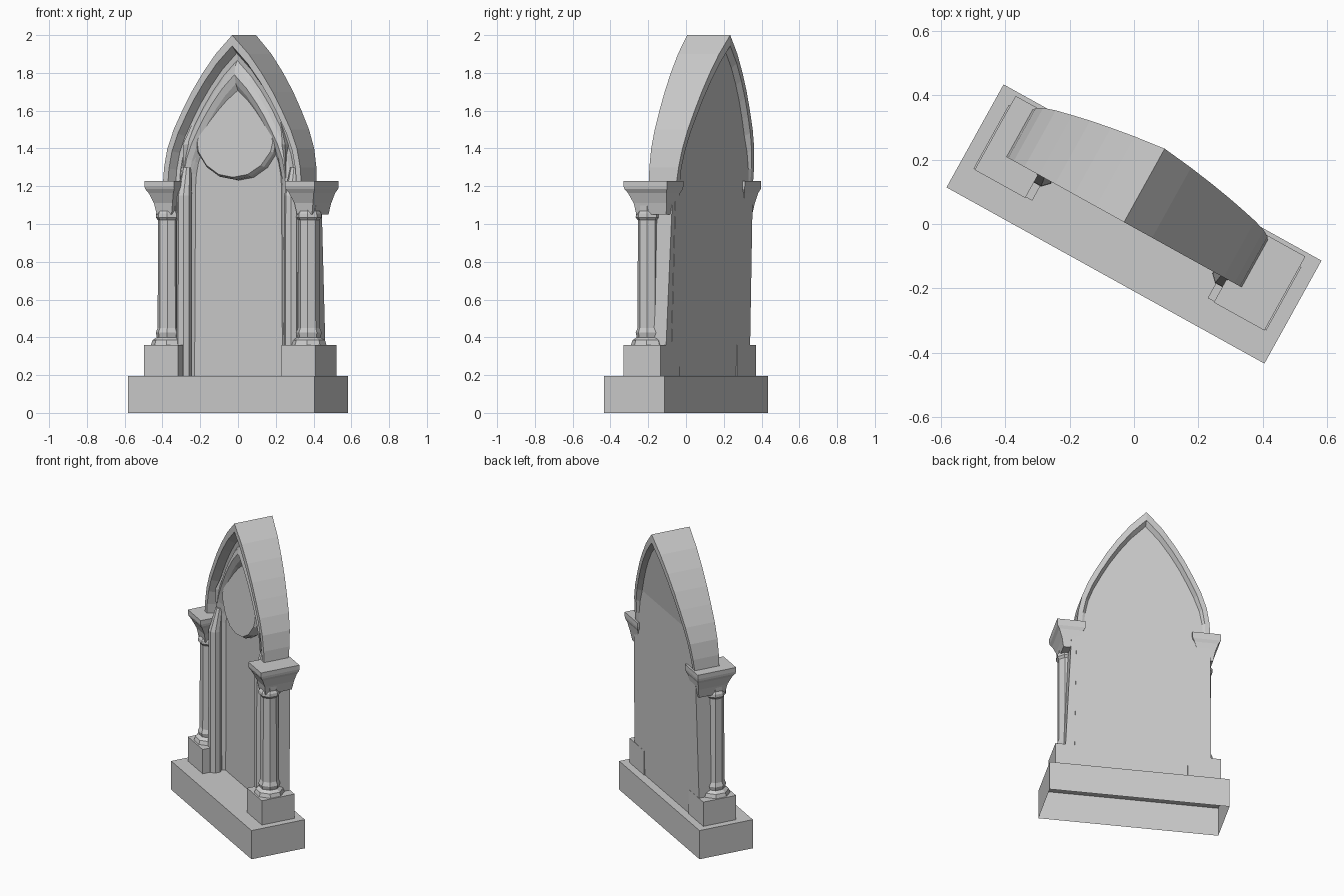
import bpy, bmesh, math
from mathutils import Matrix

cube = bpy.data.objects.get("Cube")
if cube:
    bpy.data.objects.remove(cube, do_unlink=True)

stone = bpy.data.materials.new("pale_stone")
stone.use_nodes = True
stone.diffuse_color = (0.6, 0.6, 0.6, 1)
stone.node_tree.nodes["Principled BSDF"].inputs["Base Color"].default_value = (0.6, 0.6, 0.6, 1)

TURN = Matrix.Rotation(math.radians(-29), 4, "Z")
CENTRE = -0.03      # arch axis
SPRING = 1.2        # height where the arch starts curving


def finish(name, bm):
    """Turn the finished part into the monument's skewed stance."""
    bmesh.ops.recalc_face_normals(bm, faces=bm.faces)
    bm.transform(TURN)
    mesh = bpy.data.meshes.new(name)
    bm.to_mesh(mesh)
    bm.free()
    mesh.materials.append(stone)
    ob = bpy.data.objects.new(name, mesh)
    bpy.context.collection.objects.link(ob)
    return ob


def loft(name, rings, open_bottom=False):
    """Skin closed rings of equal size and cap the ends."""
    bm = bmesh.new()
    rows = [[bm.verts.new(p) for p in ring] for ring in rings]
    n = len(rows[0])
    for a, b in zip(rows, rows[1:]):
        for i in range(n):
            j = (i + 1) % n
            bm.faces.new((a[i], a[j], b[j], b[i]))
    if not open_bottom:
        bm.faces.new(rows[0])
    bm.faces.new(rows[-1])
    return finish(name, bm)


def rect(x0, x1, y0, y1, z):
    return [(x0, y0, z), (x1, y0, z), (x1, y1, z), (x0, y1, z)]


def octagon(x, y, r, z):
    return [(x + r * math.cos(math.pi * (k + 0.5) / 4),
             y + r * math.sin(math.pi * (k + 0.5) / 4), z) for k in range(8)]


def back_depth(z):
    """Depth of the rear face, leaning back towards the apex."""
    if z < SPRING:
        return 0.13 + 0.025 * (z - 0.2)
    return 0.155 + 0.12 * (z - SPRING)


# Base slab, hollow underneath
loft("base_slab", [rect(-0.565, 0.565, -0.183, 0.183, z) for z in (0, 0.195)], open_bottom=True)

# Pointed arch with stepped moulding, framing the panel front and back
half = [(0.43, 0.19), (0.42, SPRING), (0.412, 1.3), (0.392, 1.4), (0.354, 1.5),
        (0.302, 1.6), (0.245, 1.7), (0.178, 1.8), (0.1, 1.9)]
path = [(-h, z) for h, z in half] + [(0, 2.0)] + [(h, z) for h, z in reversed(half)]
front = [(0.16, 0.06), (0.135, 0.03), (0.11, 0.015), (0.085, 0.025), (0.07, 0.045),
         (0.05, 0.04), (0.03, -0.01), (0, -0.01)]
rear = [(0, 0), (0.03, 0), (0.045, 0.03)]      # inset, recess

bm = bmesh.new()
rows = []
for h, z in path:
    fade = min(1, max(0, (z - SPRING) / 0.3))  # rear rim dies out below the arch
    section = front + [(d, back_depth(z) - v * fade) for d, v in rear]
    row = []
    for d, v in section:
        f = 1 - d / 0.42
        zz = SPRING + (z - SPRING) * f if z > SPRING else z
        row.append(bm.verts.new((CENTRE + h * f, v, zz)))
    rows.append(row)
for a, b in zip(rows, rows[1:]):
    for i in range(len(a) - 1):
        bm.faces.new((a[i], a[i + 1], b[i + 1], b[i]))
# Panels span from one side of the arch to the other
last = len(rows) - 1
for i in range(last // 2):
    for k in (0, -1):
        quad = [rows[i][k], rows[i + 1][k], rows[last - i - 1][k], rows[last - i][k]]
        bm.faces.new(list(dict.fromkeys(quad)))
finish("arch_and_panel", bm)

# Teardrop boss, tilted so its lower edge stands proud of the panel
side = [(0.09, 1.255), (0.17, 1.305), (0.225, 1.38), (0.235, 1.43), (0.205, 1.56),
        (0.15, 1.68), (0.085, 1.76)]
drop = [(0, 1.24)] + side + [(0, 1.83)] + [(-x, z) for x, z in reversed(side)]


def boss_ring(scale, lift):
    return [(CENTRE + x * scale, lift(z), 1.5 + (z - 1.5) * scale) for x, z in drop]


loft("teardrop_boss", [boss_ring(1.04, lambda z: 0.08),
                       boss_ring(1.02, lambda z: 0.02 + (z - 1.24) * 0.07),
                       boss_ring(0.97, lambda z: (z - 1.24) * 0.11)])

for s, label in ((-1, "right"), (1, "left")):
    # Pointed cusp where the moulding meets the boss
    x = CENTRE + s * 0.31
    loft(label + "_cusp", [
        [(x, 0.07, 1.12), (x, 0.02, 1.14), (x - s * 0.01, 0.07, 1.16)],
        [(x, 0.07, 1.42), (x, 0.01, 1.42), (x - s * 0.085, 0.05, 1.43)],
        [(x - s * 0.06, 0.07, 1.58), (x - s * 0.06, 0.05, 1.58), (x - s * 0.08, 0.07, 1.56)]])

    # Inner jamb shaft beside the panel, tapering into the arch moulding
    x = s * 0.325
    loft(label + "_jamb_shaft", [octagon(x, y, r, z) for y, r, z in (
        (0.0, 0.042, 0.19), (0.0, 0.04, 1.15), (0.03, 0.022, 1.3))])

    # Plinth, and wall pier behind the column
    loft(label + "_plinth", [rect(*sorted((s * 0.312, s * 0.52)), -0.09, 0.135, z)
                             for z in (0.19, 0.36)])
    loft(label + "_pier", [rect(*sorted((s * 0.36, s * w)), 0.0, back_depth(z) - 0.002, z)
                           for w, z in ((0.458, 0.3), (0.42, 1.17))])

    # Turned column with a flared foot
    x = s * 0.425
    profile = [(0.095, 0.355), (0.085, 0.385), (0.062, 0.4), (0.068, 0.425), (0.058, 0.45),
               (0.056, 1.02), (0.068, 1.035), (0.066, 1.055), (0.056, 1.07), (0.06, 1.12)]
    loft(label + "_column", [octagon(x, 0.008, r, z) for r, z in profile])

    # Capital spreading into a square top plate
    loft(label + "_capital", [rect(x - w, x + w, f, b, z) for w, f, b, z in (
        (0.045, -0.04, 0.14, 1.05), (0.056, -0.05, 0.15, 1.11), (0.075, -0.075, 0.16, 1.165),
        (0.088, -0.088, 0.168, 1.185), (0.09, -0.093, 0.17, 1.2), (0.09, -0.093, 0.17, 1.228))])
